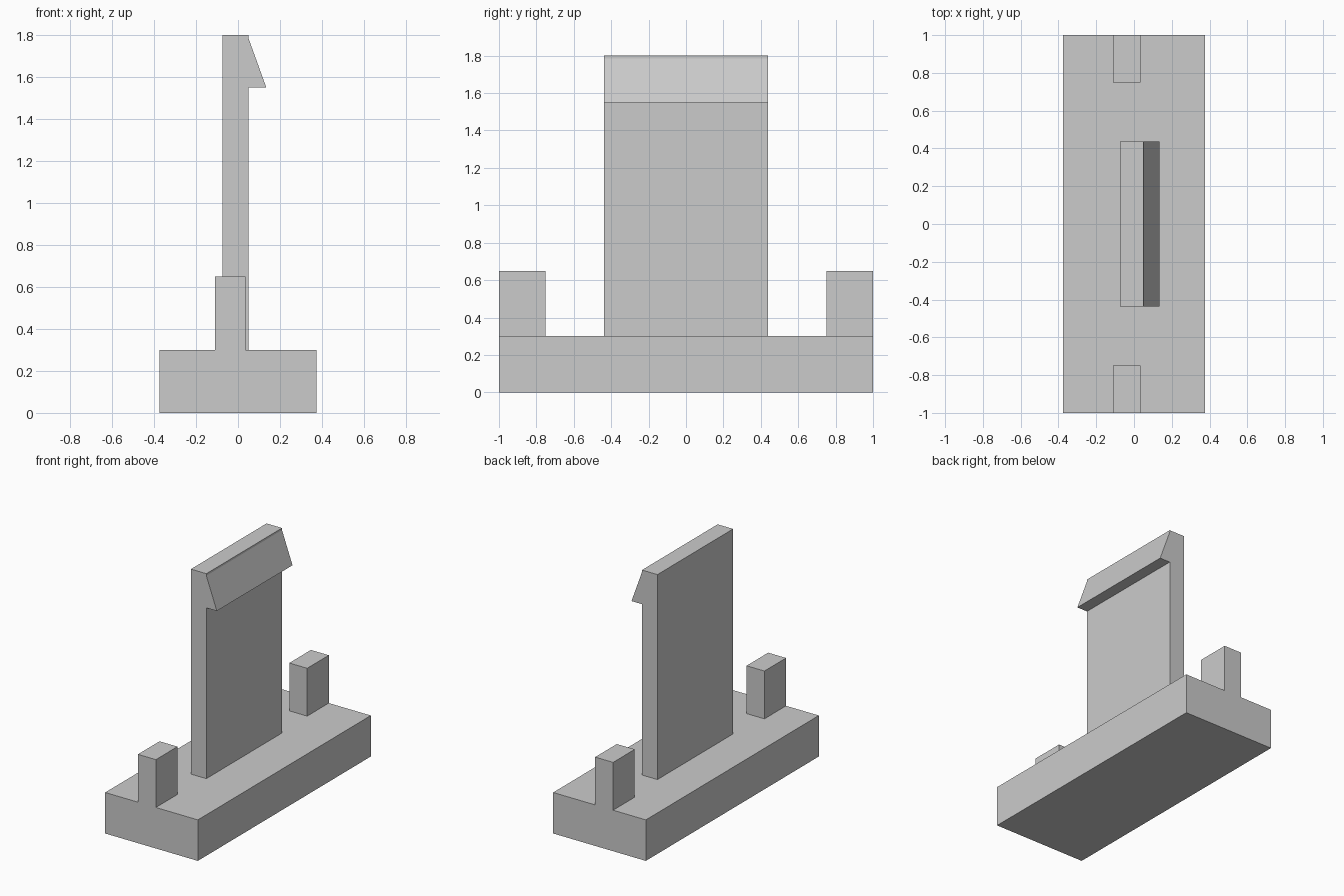
import bpy
import bmesh

cube = bpy.data.objects.get("Cube")
if cube:
    bpy.data.objects.remove(cube, do_unlink=True)

# Single plain grey
grey = bpy.data.materials.new("plain grey")
grey.use_nodes = True
colour = (0.6, 0.6, 0.6, 1)
grey.diffuse_color = colour
grey.node_tree.nodes["Principled BSDF"].inputs["Base Color"].default_value = colour


def extrude_profile(name, profile, y0, y1):
    """Extrude an x-z outline along y from y0 to y1."""
    bm = bmesh.new()
    face = bm.faces.new([bm.verts.new((x, y0, z)) for x, z in profile])
    result = bmesh.ops.extrude_face_region(bm, geom=[face])
    moved = [v for v in result["geom"] if isinstance(v, bmesh.types.BMVert)]
    bmesh.ops.translate(bm, verts=moved, vec=(0, y1 - y0, 0))
    bmesh.ops.recalc_face_normals(bm, faces=bm.faces)
    mesh = bpy.data.meshes.new(name)
    bm.to_mesh(mesh)
    bm.free()
    mesh.materials.append(grey)
    obj = bpy.data.objects.new(name, mesh)
    bpy.context.collection.objects.link(obj)
    return obj


def rect(x0, x1, z0, z1):
    return [(x0, z0), (x1, z0), (x1, z1), (x0, z1)]


BASE_TOP = 0.3

# Base block
extrude_profile("base", rect(-0.375, 0.375, 0, BASE_TOP), -1, 1)

# Upright clip arm with a sloped catch along its top edge
clip = [(-0.075, BASE_TOP), (0.05, BASE_TOP), (0.05, 1.55), (0.135, 1.55),
        (0.05, 1.785), (0.05, 1.8), (-0.075, 1.8)]
extrude_profile("clip_arm", clip, -0.4375, 0.4375)

# Locating posts at both ends
post = rect(-0.11, 0.035, BASE_TOP, 0.65)
extrude_profile("front_post", post, -1, -0.75)
extrude_profile("back_post", post, 0.75, 1)
